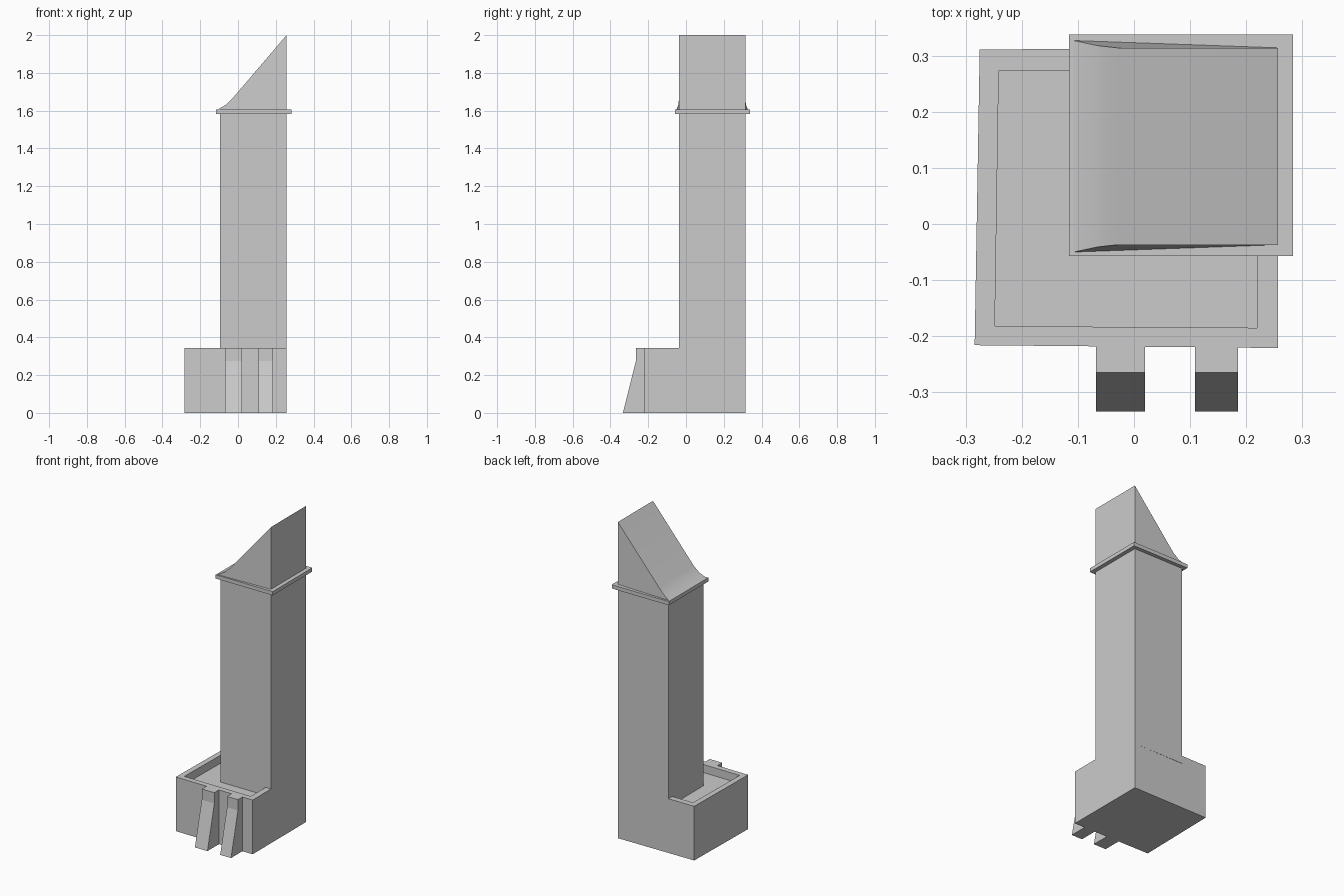
import bpy
import bmesh
import math

cube = bpy.data.objects.get("Cube")
if cube:
    bpy.data.objects.remove(cube, do_unlink=True)

stone = bpy.data.materials.new("grey_stone")
stone.use_nodes = True
GREY = (0.6, 0.6, 0.6, 1)
stone.diffuse_color = GREY
stone.node_tree.nodes["Principled BSDF"].inputs["Base Color"].default_value = GREY


def loft(name, loops):
    """Join a stack of closed loops with walls and cap both ends."""
    bm = bmesh.new()
    rings = [[bm.verts.new(p) for p in loop] for loop in loops]
    n = len(rings[0])
    for a, b in zip(rings, rings[1:]):
        for i in range(n):
            j = (i + 1) % n
            bm.faces.new((a[i], a[j], b[j], b[i]))
    bm.faces.new(rings[0][::-1])
    bm.faces.new(rings[-1])
    bmesh.ops.recalc_face_normals(bm, faces=bm.faces)
    mesh = bpy.data.meshes.new(name)
    bm.to_mesh(mesh)
    bm.free()
    obj = bpy.data.objects.new(name, mesh)
    bpy.context.collection.objects.link(obj)
    mesh.materials.append(stone)
    return obj


def level(outline, z):
    return [(x, y, z) for x, y in outline]


def rect(x0, x1, y0, y1):
    return [(x0, y0), (x1, y0), (x1, y1), (x0, y1)]


BASE_TOP, FLOOR = 0.343, 0.292
COLLAR_Z, ROOF_Z, PEAK = 1.582, 1.606, 2.0
RIGHT, FRONT, BACK = 0.257, -0.037, 0.314

# Base block with a sunken terrace behind a parapet
outer = [(-0.284, -0.216), (RIGHT, -0.221), (RIGHT, BACK), (-0.275, 0.311)]
inner = [(-0.248, -0.182), (0.219, -0.185), (0.219, 0.274), (-0.241, 0.274)]
loft("base", [level(outer, 0), level(outer, BASE_TOP),
              level(inner, BASE_TOP), level(inner, FLOOR)])

# Square tower shaft
shaft = rect(-0.096, RIGHT, FRONT, BACK)
loft("tower", [level(shaft, FLOOR), level(shaft, COLLAR_Z)])

# Projecting collar under the roof
collar = rect(-0.116, 0.283, -0.057, 0.338)
loft("collar", [level(collar, COLLAR_Z), level(collar, ROOF_Z)])

# Single-pitch roof, its low edge flaring out over the collar
roof_side = [(-0.108, ROOF_Z), (RIGHT, ROOF_Z), (RIGHT, PEAK),
             (-0.03, 1.664), (-0.066, 1.63)]
flare = [0.013, 0, 0, 0, 0.004]
roof = loft("roof", [
    [(x, FRONT - f, z) for (x, z), f in zip(roof_side, flare)],
    [(x, BACK + f, z) for (x, z), f in zip(roof_side, flare)]])

# Sloping buttresses on the front wall
buttress_side = [(-0.20, 0), (-0.334, 0), (-0.265, 0.275),
                 (-0.265, BASE_TOP), (-0.20, BASE_TOP)]
for name, x0, x1 in (("right_buttress", -0.068, 0.02),
                     ("left_buttress", 0.109, 0.185)):
    loft(name, [[(x, y, z) for y, z in buttress_side] for x in (x0, x1)])

# Soften only the flared roof slope
bpy.ops.object.select_all(action='DESELECT')
roof.select_set(True)
bpy.context.view_layer.objects.active = roof
bpy.ops.object.shade_smooth_by_angle(angle=math.radians(30))
